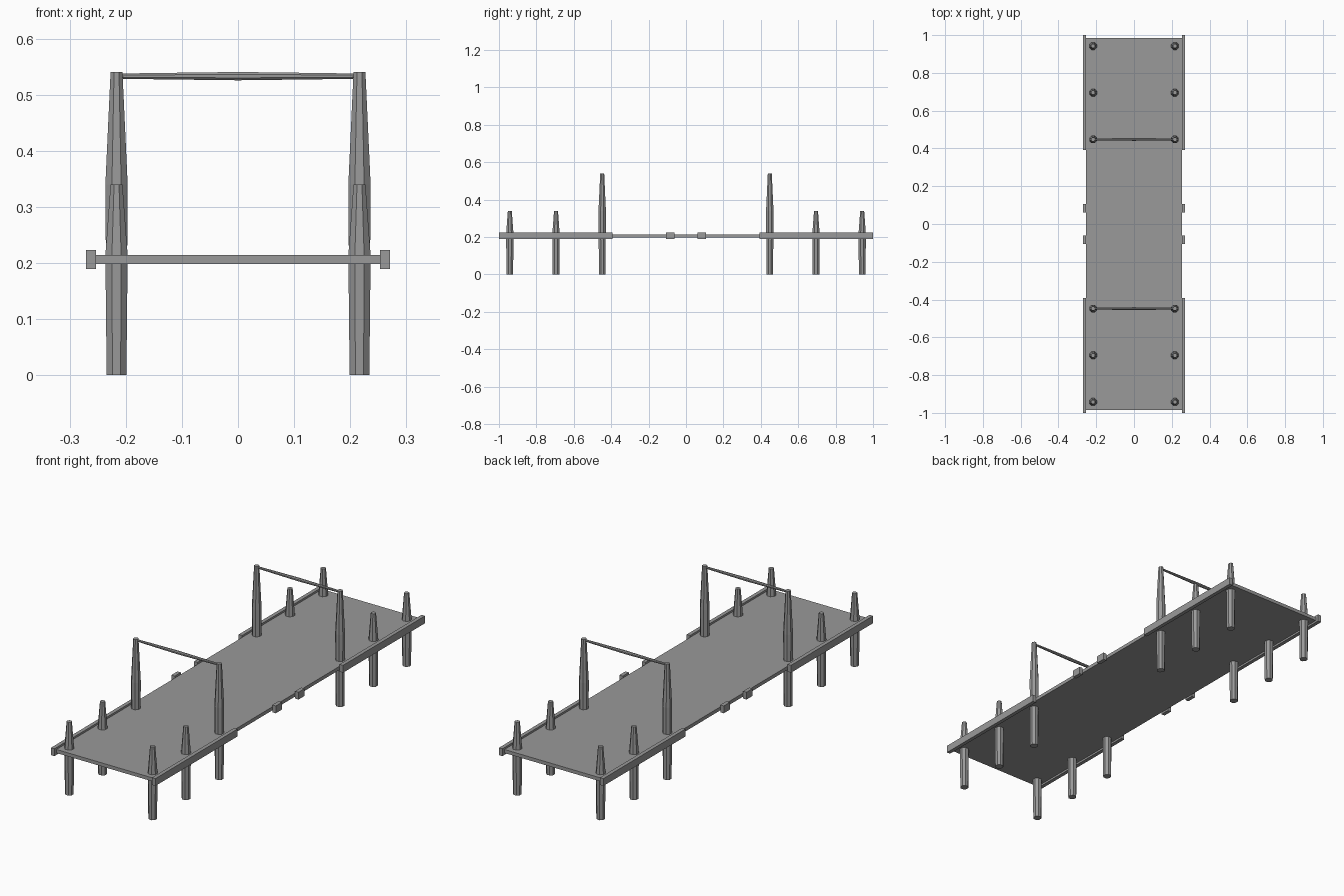
import bpy, bmesh, math
from mathutils import Vector, Matrix

cube = bpy.data.objects.get("Cube")
if cube:
    bpy.data.objects.remove(cube, do_unlink=True)

GREY = (0.32, 0.32, 0.32, 1)
grey = bpy.data.materials.new("weathered grey")
grey.use_nodes = True
grey.diffuse_color = GREY
grey.node_tree.nodes["Principled BSDF"].inputs["Base Color"].default_value = GREY


def add_object(name, bm):
    bmesh.ops.recalc_face_normals(bm, faces=bm.faces)
    mesh = bpy.data.meshes.new(name)
    bm.to_mesh(mesh)
    bm.free()
    mesh.materials.append(grey)
    obj = bpy.data.objects.new(name, mesh)
    bpy.context.collection.objects.link(obj)
    return obj


def box(name, low, high):
    low, high = Vector(low), Vector(high)
    bm = bmesh.new()
    bmesh.ops.create_cube(bm, size=1, matrix=Matrix.Translation((low + high) / 2)
                          @ Matrix.Diagonal((high - low).to_4d()))
    return add_object(name, bm)


def turned(name, profile, matrix, sides=8):
    """Faceted turned solid from (height, radius) pairs along local z."""
    bm = bmesh.new()
    rings = []
    for h, r in profile:
        angles = [(i + 0.5) * math.tau / sides for i in range(sides)]
        rings.append([bm.verts.new(matrix @ Vector((r * math.cos(a), r * math.sin(a), h)))
                      for a in angles])
    for a, b in zip(rings, rings[1:]):
        for i in range(sides):
            j = (i + 1) % sides
            bm.faces.new((a[i], a[j], b[j], b[i]))
    bm.faces.new(rings[0])
    bm.faces.new(rings[-1])
    return add_object(name, bm)


# Deck
box("deck", (-0.253, -0.985, 0.198), (0.253, 0.985, 0.2145))

SHORT = [(0, 0.019), (0.214, 0.0215), (0.34, 0.0115)]
TALL = [(0, 0.019), (0.34, 0.0215), (0.54, 0.0115)]
BAR = [(-0.212, 0.005), (-0.15, 0.006), (0, 0.008), (0.15, 0.006), (0.212, 0.005)]
POST_X = 0.2165

for end, ys in (("front", -1), ("back", 1)):
    for side, xs in (("right", -1), ("left", 1)):
        # Edge rails and the small blocks at mid span
        for part, y0, y1 in (("rail", 0.392, 1.0), ("block", 0.062, 0.107)):
            lo, hi = sorted((ys * y0, ys * y1))
            x0, x1 = sorted((xs * 0.253, xs * 0.271))
            box(f"{end}_{side}_{part}", (x0, lo, 0.189), (x1, hi, 0.2235))
        # Tapered posts passing through the deck
        for part, y, profile in (("end_post", 0.942, SHORT), ("middle_post", 0.695, SHORT),
                                 ("tall_post", 0.448, TALL)):
            turned(f"{end}_{side}_{part}", profile,
                   Matrix.Translation((xs * POST_X, ys * y, 0)))
    # Crossbar joining the tall posts
    turned(f"{end}_crossbar", BAR, Matrix.Translation((0, ys * 0.448, 0.533))
           @ Matrix.Rotation(math.pi / 2, 4, 'Y'))
